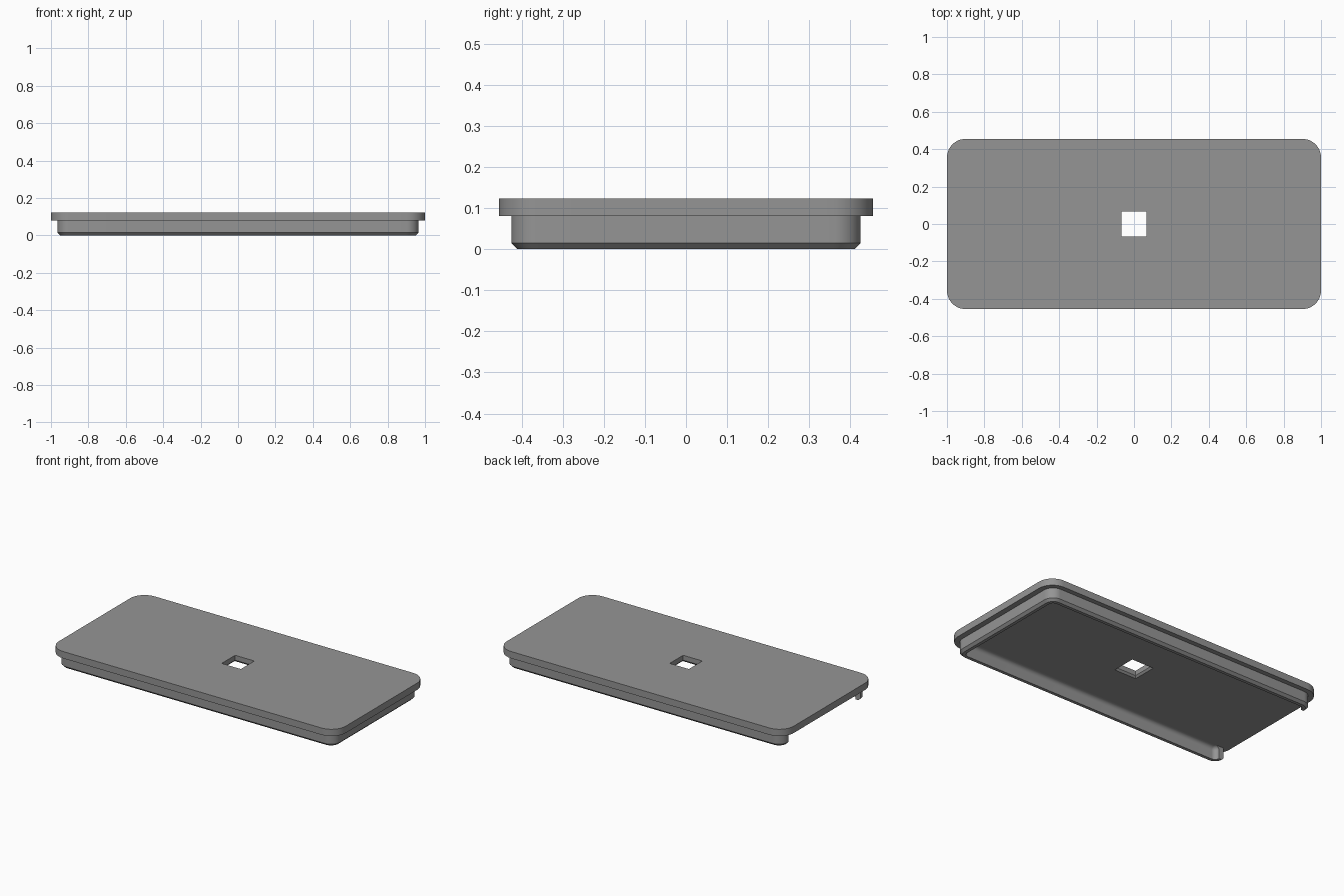
import bpy, bmesh, math

if "Cube" in bpy.data.objects:
    bpy.data.objects.remove(bpy.data.objects["Cube"])

SEG = 12  # segments per rounded corner

grey = bpy.data.materials.new("grey")
grey.diffuse_color = (0.3, 0.3, 0.3, 1)
grey.use_nodes = True
grey.node_tree.nodes["Principled BSDF"].inputs["Base Color"].default_value = grey.diffuse_color


def rounded(hx, hy, r, inset=0.0):
    """Rounded rectangle from the -x/+y corner clockwise to the -x/-y corner."""
    pts = []
    for sx, sy, start in ((-1, 1, 180), (1, 1, 90), (1, -1, 0), (-1, -1, -90)):
        for i in range(SEG + 1):
            a = math.radians(start - 90 * i / SEG)
            pts.append((sx * (hx - r) + (r - inset) * math.cos(a),
                        sy * (hy - r) + (r - inset) * math.sin(a)))
    return pts


def square(h):
    return [(-h, h), (h, h), (h, -h), (-h, -h)]


def add_loop(bm, pts, z):
    return [bm.verts.new((x, y, z)) for x, y in pts]


def bridge(bm, a, b, closed=True):
    n = len(a)
    for i in range(n if closed else n - 1):
        j = (i + 1) % n
        bm.faces.new((a[i], a[j], b[j], b[i]))


def finish(bm, name):
    bmesh.ops.recalc_face_normals(bm, faces=bm.faces)
    me = bpy.data.meshes.new(name)
    bm.to_mesh(me)
    bm.free()
    me.materials.append(grey)
    ob = bpy.data.objects.new(name, me)
    bpy.context.collection.objects.link(ob)
    bpy.ops.object.select_all(action='DESELECT')
    ob.select_set(True)
    bpy.context.view_layer.objects.active = ob
    bpy.ops.object.shade_smooth_by_angle(angle=math.radians(30))


# Lid plate with a square hole, chamfered on the underside
Z0, Z1 = 0.08, 0.123
bm = bmesh.new()
outer = [add_loop(bm, rounded(1.0, 0.455, 0.1), z) for z in (Z1, Z0)]
hole = [add_loop(bm, square(h), z)
        for h, z in ((0.067, Z1), (0.067, Z0 + 0.012), (0.077, Z0))]
for loops in (outer, hole):
    for a, b in zip(loops, loops[1:]):
        bridge(bm, a, b)
for ring, gap in ((outer[0], hole[0]), (outer[-1], hole[-1])):
    edges = [bm.edges.get((lp[i - 1], lp[i])) for lp in (ring, gap) for i in range(len(lp))]
    bmesh.ops.triangle_fill(bm, use_beauty=True, use_dissolve=False, edges=edges)
finish(bm, "lid_plate")

# Lower rim, open on the -x side: chamfered foot outside, fillet inside under the plate
F = 0.025
section = [(0, Z0), (0, 0.015), (0.015, 0), (0.035, 0)]
for i in range(7):
    a = math.radians(15 * i)
    section.append((0.035 + F * (1 - math.cos(a)), Z0 - F + F * math.sin(a)))
bm = bmesh.new()
rows = [add_loop(bm, rounded(0.965, 0.425, 0.065, d), z) for d, z in section]
for a, b in zip(rows, rows[1:]):
    bridge(bm, a, b, closed=False)
for end in (0, -1):
    bm.faces.new([row[end] for row in rows])
finish(bm, "lower_rim")
